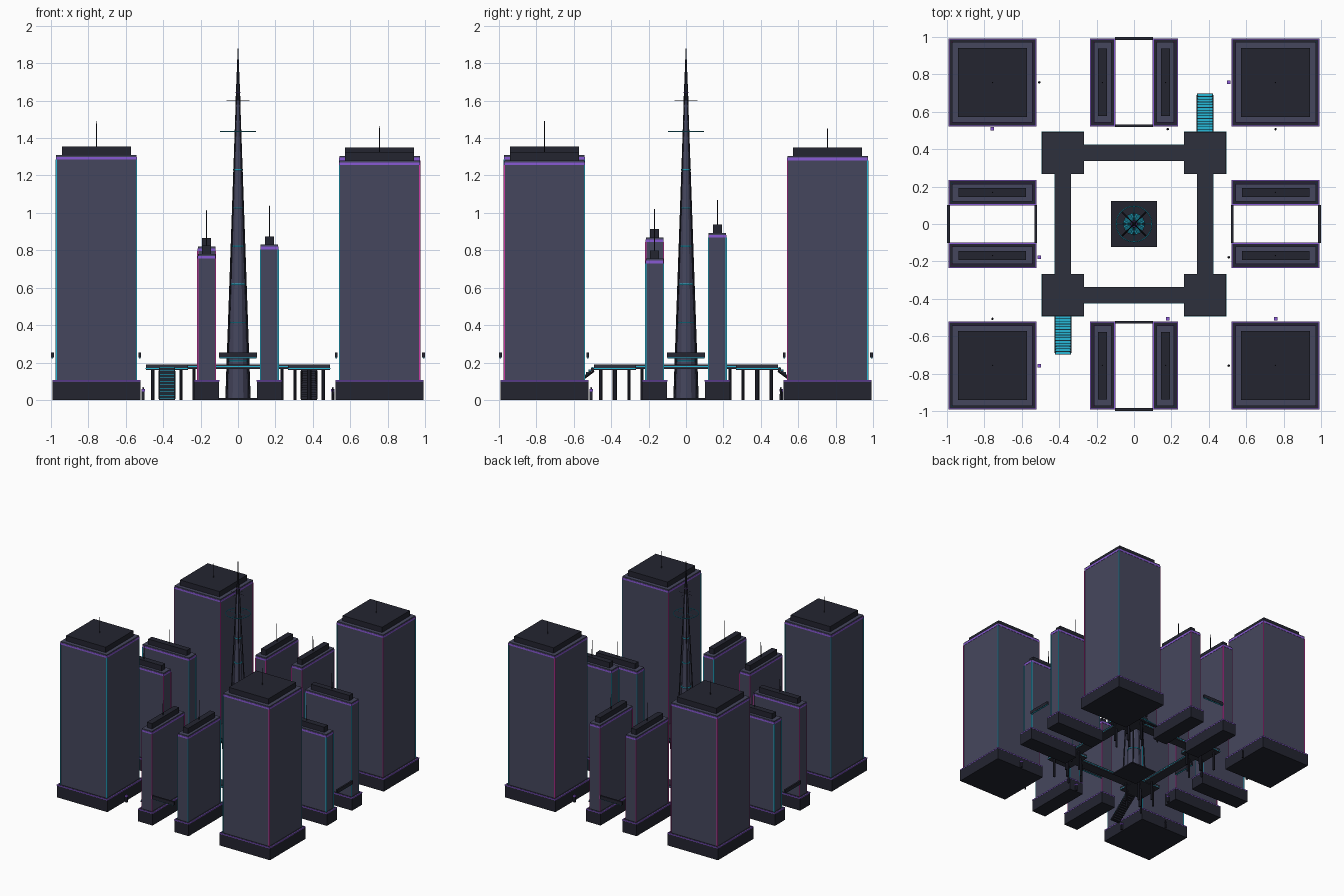
import bpy, math
from mathutils import Vector

if "Cube" in bpy.data.objects:
    bpy.data.objects.remove(bpy.data.objects["Cube"])

def mat(name, rgb):
    m = bpy.data.materials.new(name)
    m.diffuse_color = (*rgb, 1)
    m.use_nodes = True
    m.node_tree.nodes["Principled BSDF"].inputs["Base Color"].default_value = m.diffuse_color
    return m

WALL = mat("wall", (.06, .062, .11))
DARK = mat("dark", (.017, .018, .03))
DECK = mat("deck", (.026, .03, .045))
CYAN = mat("cyan_light", (.02, .48, .68))
VIOLET = mat("violet_light", (.25, .1, .66))
PINK = mat("pink_light", (.6, .04, .36))

def mesh(name, verts, faces, m):
    me = bpy.data.meshes.new(name)
    me.from_pydata(verts, [], faces)
    me.materials.append(m)
    ob = bpy.data.objects.new(name, me)
    bpy.context.collection.objects.link(ob)
    return ob

def box(name, x, y, hx, hy, z0, z1, m):
    v = [(x + a * hx, y + b * hy, z) for z in (z0, z1)
         for a, b in ((-1, -1), (1, -1), (1, 1), (-1, 1))]
    f = [(3, 2, 1, 0), (4, 5, 6, 7)] + [(i, (i + 1) % 4, (i + 1) % 4 + 4, i + 4) for i in range(4)]
    return mesh(name, v, f, m)

def frame(name, x, y, hx, hy, t, z0, z1, m):
    # hollow rectangular band, t thick
    v = [(x + a * (hx - k), y + b * (hy - k), z) for k, z in ((0, z0), (0, z1), (t, z1), (t, z0))
         for a, b in ((-1, -1), (1, -1), (1, 1), (-1, 1))]
    f = [(r * 4 + i, r * 4 + (i + 1) % 4, (r + 1) % 4 * 4 + (i + 1) % 4, (r + 1) % 4 * 4 + i)
         for r in range(4) for i in range(4)]
    return mesh(name, v, f, m)

def rod(name, a, b, r0, r1, n, m):
    a, b = Vector(a), Vector(b)
    d = b - a
    bpy.ops.mesh.primitive_cone_add(vertices=n, radius1=r0, radius2=r1, depth=d.length,
                                    location=(a + b) / 2, rotation=d.to_track_quat('Z', 'Y').to_euler())
    ob = bpy.context.object
    ob.name = name
    ob.data.materials.append(m)
    return ob

def ring(name, z, R, r, m, n=24):
    bpy.ops.mesh.primitive_torus_add(major_radius=R, minor_radius=r, major_segments=n,
                                     minor_segments=6, location=(0, 0, z))
    bpy.context.object.name = name
    bpy.context.object.data.materials.append(m)

def building(name, x, y, hx, hy, h, tip, rx, ry, edge, edge2):
    # plinth, shaft, light bands, roof block, mast
    box(name + "_plinth", x, y, hx, hy, 0, .104, DARK)
    frame(name + "_plinth_light", x, y, hx + .001, hy + .001, .006, .098, .106, VIOLET)
    tx, ty = hx - .02, hy - .02
    box(name + "_shaft", x, y, tx, ty, .104, h, WALL)
    frame(name + "_crown_light", x, y, tx + .002, ty + .002, .006, h - .025, h - .01, VIOLET)
    box(name + "_roof", x, y, rx, ry, h, h + .045, DARK)
    rod(name + "_mast", (x, y, h + .045), (x, y, tip), .003, .002, 6, DARK)
    for a in (-1, 1):
        for b in (-1, 1):
            box(name + "_edge_light", x + a * tx, y + b * ty, .003, .003, .106, h - .025,
                edge if a * b > 0 else edge2)

C, S = .757, .168
# four corner towers
for n, sx, sy, h, tip, e, e2 in (("front_left", -1, -1, 1.31, 1.49, CYAN, CYAN),
                                 ("front_right", 1, -1, 1.28, 1.465, CYAN, PINK),
                                 ("back_right", 1, 1, 1.305, 1.45, CYAN, PINK),
                                 ("back_left", -1, 1, 1.2, 1.36, PINK, PINK)):
    building(n + "_tower", sx * C, sy * C, .235, .235, h, tip, .184, .184, e, e2)

# paired slab buildings on each side
for n, sx, sy, h, tip, e in (("front_slab_a", -S, -C, .78, .95, PINK), ("front_slab_b", S, -C, .83, 1.04, CYAN),
                             ("back_slab_a", -S, C, .82, 1.015, PINK), ("back_slab_b", S, C, .83, 1.0, PINK),
                             ("left_slab_a", -C, -S, .868, 1.02, PINK), ("left_slab_b", -C, S, .868, 1.03, CYAN),
                             ("right_slab_a", C, -S, .755, .93, CYAN), ("right_slab_b", C, S, .893, 1.07, CYAN)):
    lx = abs(sx) > abs(sy)
    hx, hy, rx, ry = (.235, .067, .18, .024) if lx else (.067, .235, .024, .18)
    building(n, sx, sy, hx, hy, h, tip, rx, ry, e, e)

# beams spanning the slab pairs
for s in (-1, 1):
    for d in (.525, .992):
        box("link_beam_y", 0, s * d, .102, .007, .226, .254, DARK)
        box("link_beam_x", s * d, 0, .007, .102, .226, .254, DARK)
        box("link_light_y", 0, s * d, .1, .004, .222, .226, CYAN)
        box("link_light_x", s * d, 0, .004, .1, .222, .226, CYAN)

# raised walkway: corner pads, bridges, columns
P = .38
for sx in (-1, 1):
    for sy in (-1, 1):
        x, y = sx * P, sy * P
        box("walkway_pad", x, y, .112, .112, .16, .19, DECK)
        frame("walkway_pad_light", x, y, .1135, .1135, .004, .166, .17, CYAN)
        for a in (-.075, .075):
            for b in (-.075, .075):
                rod("pad_column", (x + a, y + b, 0), (x + a, y + b, .16), .009, .009, 8, DARK)
        rod("pad_centre_column", (x, y, 0), (x, y, .16), .012, .012, 8, DARK)
        for cx, cy in ((x, sy * .235), (sx * .235, y)):
            rod("bridge_column", (cx, cy, 0), (cx, cy, .165), .009, .009, 8, DARK)
for s in (-1, 1):
    box("walkway_bridge_x", 0, s * P, .268, .042, .165, .189, DECK)
    box("walkway_bridge_y", s * P, 0, .042, .268, .165, .189, DECK)
    for o in (-.043, .043):
        box("bridge_light_x", 0, s * P + o, .268, .0015, .176, .181, CYAN)
        box("bridge_light_y", s * P + o, 0, .0015, .268, .176, .181, CYAN)

# two stairways down from the walkway
N = 14
for s in (-1, 1):
    for i in range(N):
        y, z = s * (.492 + .205 * (i + .5) / N), .175 * (1 - i / N)
        box("stair_step", s * P, y, .042, .0073, max(0, z - .022), z - .004, DARK)
        box("stair_tread_light", s * P, y, .041, .006, z - .004, z, CYAN)
    for o in (-.04, .04):
        rod("stair_stringer", (s * P + o, s * .492, .155), (s * P + o, s * .69, .006), .005, .005, 4, DARK)

# small street fixtures: violet kiosks and dark posts
D = .507
for x, y in ((D, C), (-C, D + .003), (-D, -.178), (C, -D), (.18, -D), (-D, -C)):
    box("kiosk", x, y, .008, .008, 0, .045, DARK)
    box("kiosk_light", x, y, .009, .009, .045, .058, VIOLET)
for x, y in ((-D, C), (C, D), (.18, D), (D, -.178), (-C, -D), (D, -C)):
    rod("street_post", (x, y, 0), (x, y, .05), .007, .005, 6, DARK)
    rod("street_post_head", (x, y, .05), (x, y, .068), .007, .003, 6, DARK)

# central spire: plate, tapering core, four legs, rings
box("spire_plate", 0, 0, .122, .122, 0, .01, DARK)
rod("spire_core", (0, 0, .01), (0, 0, 1.6), .057, .011, 12, WALL)
rod("spire_tip", (0, 0, 1.6), (0, 0, 1.88), .013, .0015, 8, DARK)
for a in (-1, 1):
    for b in (-1, 1):
        rod("spire_leg", (a * .062, b * .062, .01), (a * .007, b * .007, 1.66), .006, .003, 6, DARK)
for i in range(6):
    z = .21 + .204 * i
    ring("spire_ring_light", z, .059 - .029 * z, .004, CYAN)
ring("spire_halo", 1.435, .095, .003, CYAN, 32)
for k in range(4):
    a = k * math.pi / 2
    d = Vector((math.cos(a), math.sin(a), 0))
    rod("halo_spoke", d * .01 + Vector((0, 0, 1.435)), d * .095 + Vector((0, 0, 1.435)), .0015, .0015, 4, CYAN)
    rod("spire_antenna_arm", (0, 0, 1.6), d * .062 + Vector((0, 0, 1.6)), .0015, .0015, 4, DARK)
ring("spire_upper_ring", 1.645, .014, .002, VIOLET)
